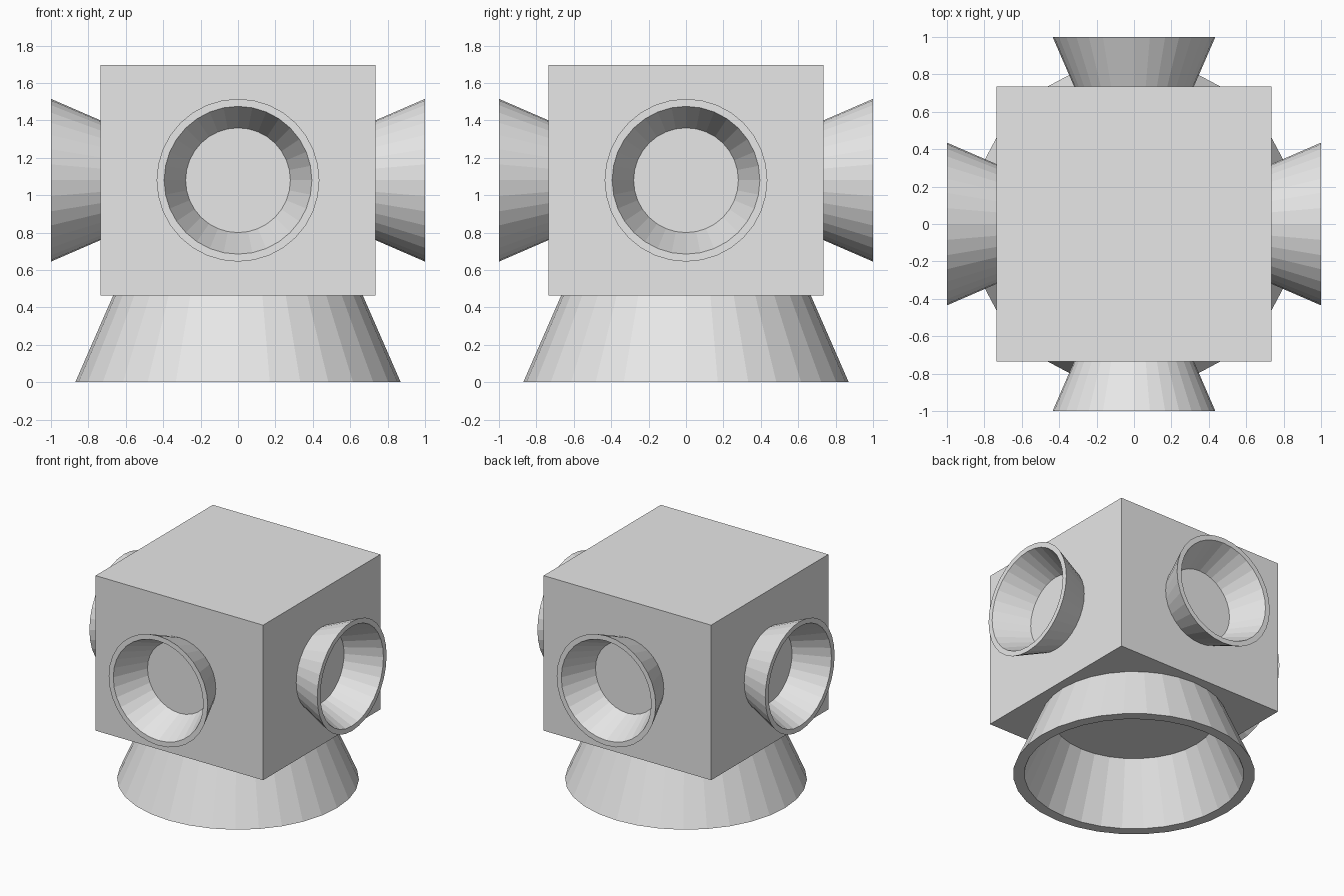
import bpy
from math import pi, sin, cos
from mathutils import Matrix, Vector

if "Cube" in bpy.data.objects:
    bpy.data.objects.remove(bpy.data.objects["Cube"])

SIDES = 32
HALF = 0.735           # half width of the body
BOTTOM, TOP = 0.465, 1.695
MID = (BOTTOM + TOP) / 2

grey = bpy.data.materials.new("light grey")
grey.diffuse_color = (0.8, 0.8, 0.8, 1)
grey.use_nodes = True
grey.node_tree.nodes["Principled BSDF"].inputs["Base Color"].default_value = grey.diffuse_color


def add_mesh(name, verts, faces):
    mesh = bpy.data.meshes.new(name)
    mesh.from_pydata(verts, [], faces)
    mesh.materials.append(grey)
    obj = bpy.data.objects.new(name, mesh)
    bpy.context.collection.objects.link(obj)
    return obj


def flared_nozzle(name, profile, matrix):
    """Revolve (radius, height) points around local z, leaving the ends open."""
    verts = [matrix @ Vector((r * cos(2 * pi * i / SIDES), r * sin(2 * pi * i / SIDES), h))
             for r, h in profile for i in range(SIDES)]
    faces = []
    for k in range(len(profile) - 1):
        for i in range(SIDES):
            a, b = k * SIDES + i, k * SIDES + (i + 1) % SIDES
            faces.append((a, b, b + SIDES, a + SIDES))
    return add_mesh(name, verts, faces)


# Box body
bpy.ops.mesh.primitive_cube_add(size=1, location=(0, 0, MID))
body = bpy.context.object
body.name = "body"
body.scale = (2 * HALF, 2 * HALF, TOP - BOTTOM)
body.data.materials.append(grey)

# Four small nozzles: outer wall, rim, inner wall
side_profile = [(0.32, HALF), (0.435, 1.0), (0.395, 1.0), (0.28, HALF)]
for n, side in enumerate(("right", "back", "left", "front")):
    turn = Matrix.Rotation(n * pi / 2, 4, 'Z') @ Matrix.Rotation(pi / 2, 4, 'Y')
    flared_nozzle(side + "_nozzle", side_profile, Matrix.Translation((0, 0, MID)) @ turn)

# Large nozzle underneath, its profile measured downward from the body
main_profile = [(0.667, 0), (0.87, BOTTOM), (0.79, BOTTOM), (0.587, 0)]
flared_nozzle("main_nozzle", main_profile,
              Matrix.Translation((0, 0, BOTTOM)) @ Matrix.Rotation(pi, 4, 'X'))
